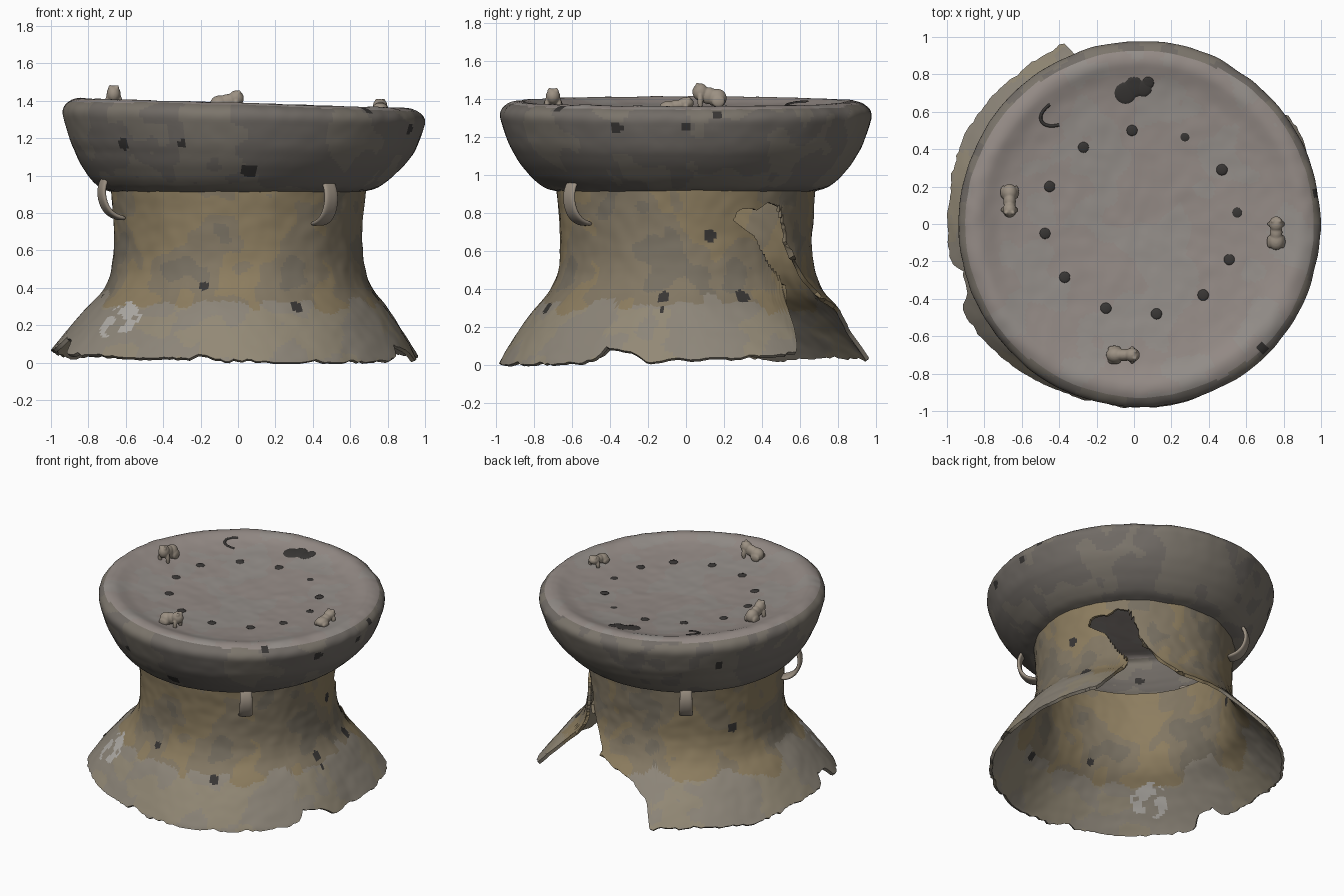
import bpy, bmesh, math
from mathutils import Vector, noise

if "Cube" in bpy.data.objects:
    bpy.data.objects.remove(bpy.data.objects["Cube"])

SEG = 256


def material(name, r, g, b):
    m = bpy.data.materials.new(name)
    m.diffuse_color = (r, g, b, 1)
    m.use_nodes = True
    m.node_tree.nodes["Principled BSDF"].inputs["Base Color"].default_value = m.diffuse_color
    return m


body_mats = [material("body_dark", .185, .16, .12), material("body_brown", .225, .185, .125),
             material("body_ochre", .265, .205, .115), material("foot_grey", .265, .235, .19),
             material("foot_tan", .29, .25, .18), material("pit", .04, .037, .035),
             material("pale_patch", .43, .41, .38)]
bowl_mats = [material("bowl_dark", .165, .148, .132), material("bowl_brown", .20, .178, .148),
             material("face_mauve", .30, .26, .24), material("face_grey", .30, .275, .255), body_mats[5]]
metal = material("cast_metal", .33, .28, .225)


def interp(x, pts):
    if x <= pts[0][0]:
        return pts[0][1]
    for (a, va), (b, vb) in zip(pts, pts[1:]):
        if x <= b:
            return va + (vb - va) * (x - a) / (b - a)
    return pts[-1][1]


def rough(p, s=1.0):
    return s * (noise.noise(p * 5) * .5 + noise.noise(p * 14) * .3)


def finish(ob, angle=40):
    bpy.ops.object.select_all(action='DESELECT')
    bpy.context.view_layer.objects.active = ob
    ob.select_set(True)
    for m in list(ob.modifiers):
        bpy.ops.object.modifier_apply(modifier=m.name)
    bpy.ops.object.shade_smooth_by_angle(angle=math.radians(angle))


def make(name, bm, mats):
    me = bpy.data.meshes.new(name)
    bm.to_mesh(me)
    bm.free()
    for m in mats:
        me.materials.append(m)
    ob = bpy.data.objects.new(name, me)
    bpy.context.collection.objects.link(ob)
    return ob


def lathe(name, point, rings, is_hole, shade, mats, thickness):
    """Revolved shell: point(angle, t) gives positions; is_hole drops faces."""
    bm = bmesh.new()
    grid = [[bm.verts.new(point(360 * j / SEG, i / rings)) for j in range(SEG)] for i in range(rings + 1)]
    for i in range(rings):
        for j in range(SEG):
            k = (j + 1) % SEG
            vs = (grid[i][j], grid[i][k], grid[i + 1][k], grid[i + 1][j])
            c = sum((v.co for v in vs), Vector()) / 4
            if not is_hole(c):
                bm.faces.new(vs).material_index = shade(c)
    bmesh.ops.delete(bm, geom=[v for v in bm.verts if not v.link_faces], context='VERTS')
    bmesh.ops.remove_doubles(bm, verts=bm.verts, dist=1e-5)
    edge = [v for v in bm.verts if v.is_boundary and .25 < v.co.z < .9]
    for _ in range(5):
        bmesh.ops.smooth_vert(bm, verts=edge, factor=.4, use_axis_x=True, use_axis_y=True, use_axis_z=True)
    ob = make(name, bm, mats)
    s = ob.modifiers.new("shell", 'SOLIDIFY')
    s.thickness, s.offset = thickness, -1
    finish(ob)
    return ob


# Waisted body with flared, broken foot
WALL = [(0, .99), (.1, .93), (.2, .865), (.3, .795), (.35, .75), (.38, .725), (.46, .685), (.55, .667),
        (.65, .663), (.8, .67), (.95, .685)]
LOWER = [(0, .03), (28, .05), (36, .08), (40, .22), (46, .42), (49, .7), (52, .68), (56, .57), (62, .49),
         (70, .42), (76, .33), (92, .30), (100, .26), (108, .18), (111, .04), (130, .05), (150, .03), (170, .07),
         (192, .07), (195, .13), (203, .12), (206, .05), (230, .03), (254, .02), (257, .05), (262, .02),
         (285, .0), (325, .01), (331, .02), (333, .1), (342, .07), (348, .02), (360, .03)]
SPREAD = [(0, -.02), (36, .08), (75, .0), (112, .07), (150, .06), (180, .06), (212, .07), (230, .03),
          (245, .0), (270, .0), (330, .0), (360, -.02)]
TEAR_LO = [(23, .76), (32, .69), (38, .6), (46, .47), (52, .4)]
TEAR_HI = [(23, .77), (26, .82), (34, .81), (40, .85), (46, .82), (52, .70)]
PITS = [(-.18, -.68, .40, .025), (.31, -.72, .29, .03), (.74, -.12, .36, .03), (.69, .3, .37, .035),
        (.66, .13, .68, .03), (.8, -.13, .3, .02), (-.6, .3, .6, .03)]


def body_point(a, t):
    rad = math.radians(a)
    d = Vector((math.cos(rad), math.sin(rad), 0))
    z0 = max(0, interp(a, LOWER) + .012 * noise.noise(d * 9) + .014 * noise.noise(d * 25))
    z = z0 + (.95 - z0) * t
    r = sum(interp(z + o, WALL) for o in (-.02, 0, .02)) / 3
    r += interp(a, SPREAD) * max(0, (.36 - z) / .36)
    p = d * r
    p.z = z
    return p + d * rough(p, .012)


def torn(c):
    a = math.degrees(math.atan2(c.y, c.x)) + noise.noise(c * 12)
    return 23 < a < 52 and interp(a, TEAR_LO) < c.z < interp(a, TEAR_HI)


def body_shade(c):
    for x, y, z, r in PITS:
        if math.dist(c, (x, y, z)) < r * 1.2:
            return 5
    n = noise.noise(c * 3) + .5 * noise.noise(c * 9)
    if math.dist(c, (-.62, -.58, .22)) < .13 and noise.noise(c * 16) > .05:
        return 6
    if c.z + .12 * n < .32:
        return 4 if n > .1 else 3
    return 2 if n > .12 else 1 if n > -.3 else 0


lathe("waisted_body", body_point, 80, torn, body_shade, body_mats, .022)

# Overhanging bowl and slightly tilted, dished drum face in one shell
DISH = [(0, 1.312), (.25, 1.317), (.5, 1.329), (.66, 1.342), (.76, 1.357), (.82, 1.377), (.86, 1.39)]
RIM = [(.67, .913), (.74, .932), (.80, .98), (.867, 1.06), (.922, 1.155), (.952, 1.245), (.972, 1.315),
       (.968, 1.335), (.945, 1.362), (.91, 1.382)] + DISH[::-1]
dist = [0]
for p, q in zip(RIM, RIM[1:]):
    dist.append(dist[-1] + math.dist(p, q))
R_OF = list(zip(dist, [p[0] for p in RIM]))
Z_OF = list(zip(dist, [p[1] for p in RIM]))
BOWL_PITS = [(.9, -.36, 1.25, .03), (.97, 0, 1.26, .025), (-.62, -.68, 1.16, .03), (.06, -.85, 1.02, .035),
             (-.3, -.88, 1.17, .02), (.68, -.66, 1.34, .025), (.97, .17, 1.32, .02), (-.7, .6, 1.2, .025)]


def top_z(x, y):
    return interp(math.hypot(x - .03, y), DISH) - .027 * x


def bowl_point(a, t):
    rad = math.radians(a)
    d = Vector((math.cos(rad), math.sin(rad) * 1.01, 0))
    s = t * dist[-1]
    w = min(.02, s, dist[-1] - s)
    r = sum(interp(s + o, R_OF) for o in (-w, 0, w)) / 3
    z = sum(interp(s + o, Z_OF) for o in (-w, 0, w)) / 3
    p = Vector((r * d.x, r * d.y, z))
    p += d * rough(p, .012) * min(1, r * r)
    p.z += rough(p, .009) - .03 * p.x * max(0, (z - .92) / .47)
    p.x += .03 * max(0, min(1, (z - .92) / .2))
    return p


def bowl_shade(c):
    for x, y, z, r in BOWL_PITS:
        if math.dist(c, (x, y, z)) < r * 1.3:
            return 4
    n = noise.noise(c * 3) + .5 * noise.noise(c * 8)
    if c.z > 1.25 and math.hypot(c.x - .03, c.y) < .93:
        return 2 if n > -.1 else 3
    return 1 if n > 0 else 0


lathe("bowl_and_drum_face", bowl_point, 100, lambda c: False, bowl_shade, bowl_mats, .025)

# Ring of dark spots, plus the large dark blotch near the back
SPOTS = [(-.27, .41), (-.01, .5), (.27, .465), (.47, .29), (.55, .06), (.51, -.19), (.37, -.38), (.12, -.48),
         (-.15, -.45), (-.37, -.285), (-.475, -.05), (-.45, .2)]
BLOTCH = [(-.045, .70, .06), (.0, .73, .055), (.05, .725, .045), (.075, .755, .032)]
bm = bmesh.new()
for x, y, r in [(x, y, .03) for x, y in SPOTS] + BLOTCH:
    vs = bmesh.ops.create_uvsphere(bm, u_segments=20, v_segments=8, radius=1)['verts']
    bmesh.ops.scale(bm, vec=(r, r, .008), verts=vs)
    for v in vs:
        v.co += Vector((x, y, 0))
        v.co.z += top_z(v.co.x, v.co.y)
finish(make("face_spots", bm, [body_mats[5]]))

# Hooked scar on the face
cu = bpy.data.curves.new("hooked_scar", 'CURVE')
cu.dimensions, cu.bevel_depth, cu.bevel_resolution = '3D', .009, 2
sp = cu.splines.new('NURBS')
path = [(-.45, .64), (-.49, .61), (-.52, .55), (-.46, .515), (-.40, .53)]
sp.points.add(len(path) - 1)
sp.use_endpoint_u = True
for pt, (x, y) in zip(sp.points, path):
    pt.co = (x, y, top_z(x, y) - .001, 1)
cu.materials.append(body_mats[5])
bpy.context.collection.objects.link(bpy.data.objects.new("hooked_scar", cu))

# Strap handles under the bowl
STRAP = [(.73, .99), (.765, .98), (.79, .93), (.795, .87), (.77, .80), (.72, .76), (.66, .75)]


def handle(name, angle, lift):
    bm = bmesh.new()
    rows = []
    for i, (r, z) in enumerate(STRAP):
        w = .04 + .012 * i / 6
        rows.append([bm.verts.new((r, s * w, z + lift)) for s in (-1, 0, 1)])
    for a, b in zip(rows, rows[1:]):
        for k in range(2):
            bm.faces.new((a[k], b[k], b[k + 1], a[k + 1]))
    ob = make(name, bm, [metal])
    ob.rotation_euler.z = math.radians(angle)
    s = ob.modifiers.new("thick", 'SOLIDIFY')
    s.thickness, s.offset = .028, 0
    ob.modifiers.new("round", 'SUBSURF').levels = 2
    finish(ob, 60)


for n, (a, lift) in enumerate([(-51, -.01), (125, -.005), (203, .02)]):
    handle(f"handle_{n + 1}", a, lift)

# Little frogs made of fused lumps: position, then half sizes
LUMPS = [(-.045, 0, .022, .05, .043, .03), (.0, 0, .03, .05, .034, .027), (.045, 0, .042, .042, .038, .028),
         (.06, .018, .06, .012, .012, .012), (.06, -.018, .06, .012, .012, .012),
         (-.05, .034, .012, .036, .016, .02), (-.05, -.034, .012, .036, .016, .02),
         (.045, .032, .014, .016, .014, .026), (.045, -.032, .014, .016, .014, .026)]


def frog(name, x, y, heading, tall):
    bm = bmesh.new()
    for px, py, pz, sx, sy, sz in LUMPS:
        vs = bmesh.ops.create_uvsphere(bm, u_segments=16, v_segments=10, radius=1)['verts']
        bmesh.ops.scale(bm, vec=(sx, sy, sz * tall), verts=vs)
        bmesh.ops.translate(bm, vec=(px, py, pz * tall), verts=vs)
    ob = make(name, bm, [metal])
    ob.location = (x, y, top_z(x, y))
    ob.rotation_euler.z = math.radians(heading)
    m = ob.modifiers.new("fuse", 'REMESH')
    m.mode, m.voxel_size = 'VOXEL', .005
    m = ob.modifiers.new("soften", 'SMOOTH')
    m.iterations = 4
    finish(ob, 60)


frog("frog_left", -.665, .12, -90, 1.65)
frog("frog_front", -.055, -.70, 0, 1.5)
frog("frog_right", .76, -.045, 90, 1.1)
